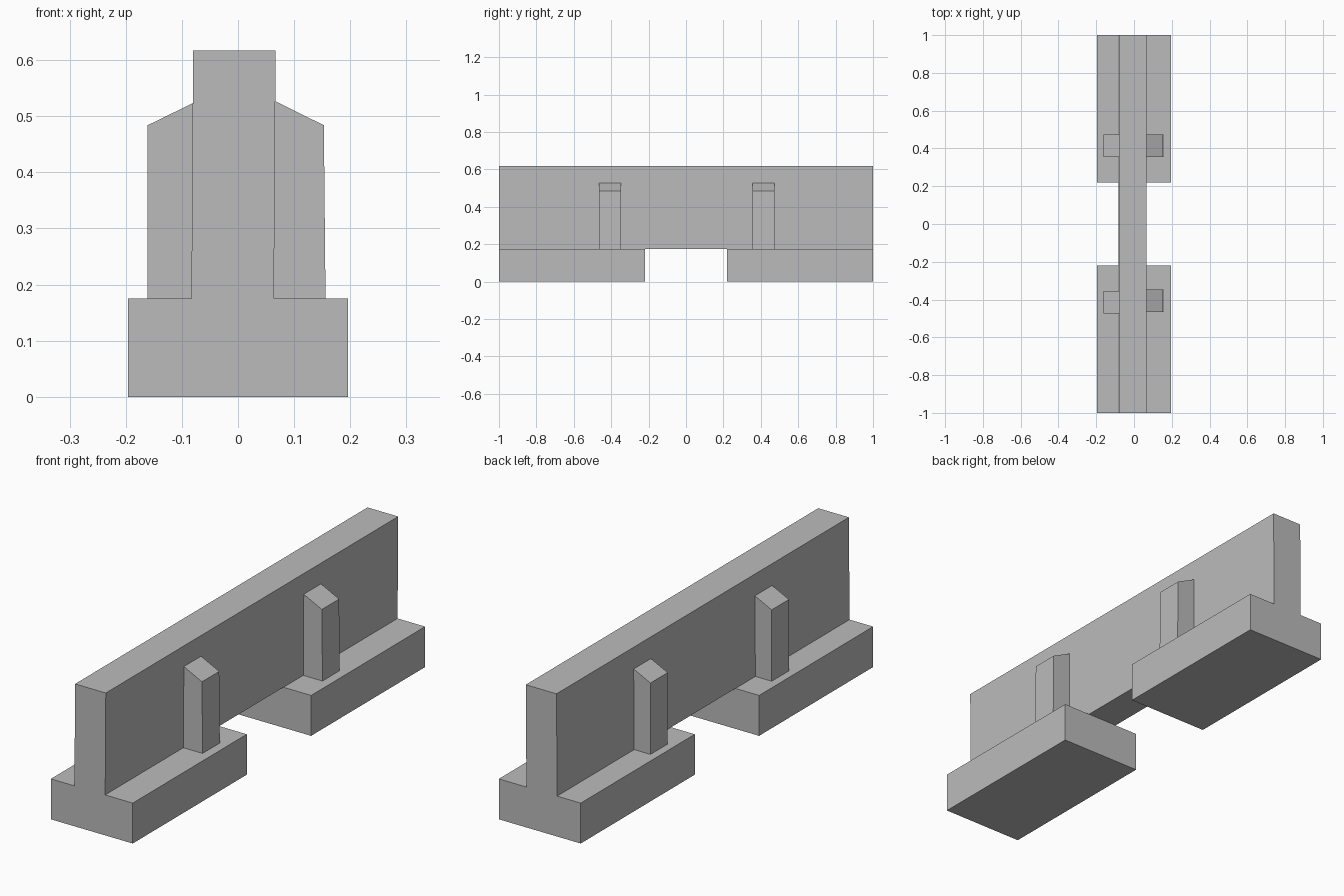
import bpy
import bmesh

if "Cube" in bpy.data.objects:
    bpy.data.objects.remove(bpy.data.objects["Cube"], do_unlink=True)

grey = bpy.data.materials.new("concrete_grey")
grey.use_nodes = True
colour = (0.5, 0.5, 0.5, 1)
grey.diffuse_color = colour
grey.node_tree.nodes["Principled BSDF"].inputs["Base Color"].default_value = colour


def extrude_profile(name, profile, y_start, y_end):
    """Extrude an x-z outline along y into a solid."""
    bm = bmesh.new()
    face = bm.faces.new([bm.verts.new((x, y_start, z)) for x, z in profile])
    result = bmesh.ops.extrude_face_region(bm, geom=[face])
    moved = [v for v in result["geom"] if isinstance(v, bmesh.types.BMVert)]
    bmesh.ops.translate(bm, verts=moved, vec=(0, y_end - y_start, 0))
    bmesh.ops.recalc_face_normals(bm, faces=bm.faces)
    mesh = bpy.data.meshes.new(name)
    bm.to_mesh(mesh)
    bm.free()
    mesh.materials.append(grey)
    obj = bpy.data.objects.new(name, mesh)
    bpy.context.collection.objects.link(obj)
    return obj


base_top = 0.175

# Slightly leaning wall panel, spanning the gap between the feet
wall = [(-0.083, base_top), (0.064, base_top), (0.067, 0.617), (-0.08, 0.617)]
extrude_profile("wall_panel", wall, -1, 1)

# Two foot blocks
foot = [(-0.196, 0), (0.196, 0), (0.196, base_top), (-0.196, base_top)]
extrude_profile("front_foot", foot, -1, -0.22)
extrude_profile("back_foot", foot, 0.22, 1)

# Support posts with sloping tops, on both sides of the wall
left_post = [(0.06, base_top), (0.156, base_top), (0.153, 0.484), (0.06, 0.53)]
right_post = [(-0.161, base_top), (-0.075, base_top), (-0.075, 0.526), (-0.161, 0.484)]
for side, profile, front_y in (("left", left_post, -0.465), ("right", right_post, -0.474)):
    for end, y in (("front", front_y), ("back", 0.355)):
        extrude_profile(f"{end}_{side}_post", profile, y, y + 0.118)
